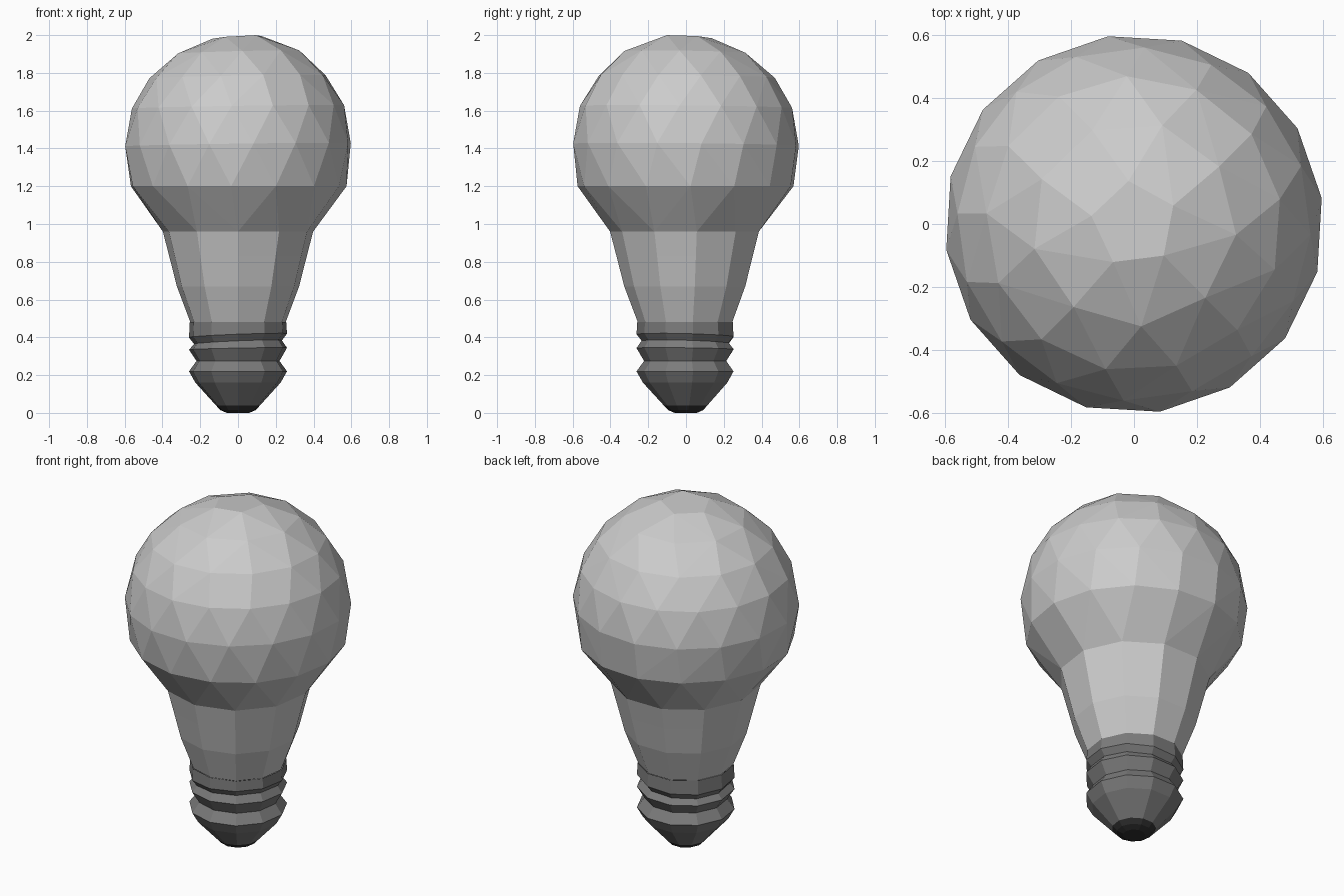
import bpy, bmesh
from math import cos, sin, pi, sqrt

if "Cube" in bpy.data.objects:
    bpy.data.objects.remove(bpy.data.objects["Cube"])


def material(name, g):
    m = bpy.data.materials.new(name)
    m.diffuse_color = (g, g, g, 1)
    m.use_nodes = True
    m.node_tree.nodes["Principled BSDF"].inputs["Base Color"].default_value = m.diffuse_color
    return m


def finish(bm, name, mat=None):
    bmesh.ops.remove_doubles(bm, verts=bm.verts, dist=0.0005)
    bmesh.ops.recalc_face_normals(bm, faces=bm.faces)
    me = bpy.data.meshes.new(name)
    bm.to_mesh(me)
    bm.free()
    ob = bpy.data.objects.new(name, me)
    bpy.context.collection.objects.link(ob)
    if mat:
        me.materials.append(mat)
    return ob


def ring(bm, r, z, n, phase=0.0, tilt=0.0):
    pts = []
    for i in range(n):
        a = 2 * pi * (i + phase) / n
        pts.append(bm.verts.new((r * cos(a), r * sin(a), z + tilt * cos(a + 0.6))))
    return pts


def lathe(bm, profile, n, phase=0.0, cap=False):
    rings = [ring(bm, p[0], p[1], n, phase, p[2] if len(p) > 2 else 0) for p in profile]
    for lo, hi in zip(rings, rings[1:]):
        for i in range(n):
            j = (i + 1) % n
            bm.faces.new((lo[i], lo[j], hi[j], hi[i]))
    if cap:
        bm.faces.new(rings[0])
    return rings


SEG = 11      # sides of neck and socket
JOIN = 0.96   # height where globe meets neck

# Glass globe: staggered rings of points wrapped in a faceted hull
bm = bmesh.new()
ring(bm, 0.402, JOIN, SEG, 0.25)
ring(bm, 0.575, 1.20, 15, 0.1)
R, C = 0.603, 1.403
for k, (z, n) in enumerate([(1.42, 16), (1.62, 16), (1.78, 13), (1.91, 9), (1.99, 5)]):
    ring(bm, sqrt(R * R - (z - C) ** 2), z, n, 0.5 * (k % 2) + 0.35, 0.01)
hull = bmesh.ops.convex_hull(bm, input=bm.verts)
floor = [f for f in bm.faces if all(v.co.z < JOIN + 0.01 for v in f.verts)]
bmesh.ops.delete(bm, geom=floor, context='FACES')
# Tapered glass neck, sharing the globe's bottom ring
lathe(bm, [(0.255, 0.48), (0.327, 0.67), (0.368, 0.83), (0.402, JOIN)], SEG, 0.25)
finish(bm, "glass_bulb")

# Screw socket with threads
bm = bmesh.new()
lathe(bm, [(0.118, 0.04), (0.228, 0.16), (0.262, 0.22), (0.222, 0.275),
           (0.262, 0.34, 0.006), (0.235, 0.375, 0.012), (0.262, 0.41, 0.012),
           (0.258, 0.48)], SEG, 0.25)
finish(bm, "screw_socket", material("socket_grey", 0.2))

# Contact tip at the bottom
bm = bmesh.new()
lathe(bm, [(0.06, 0.0), (0.095, 0.015), (0.118, 0.04)], SEG, 0.25, cap=True)
finish(bm, "contact_tip", material("tip_black", 0.03))
